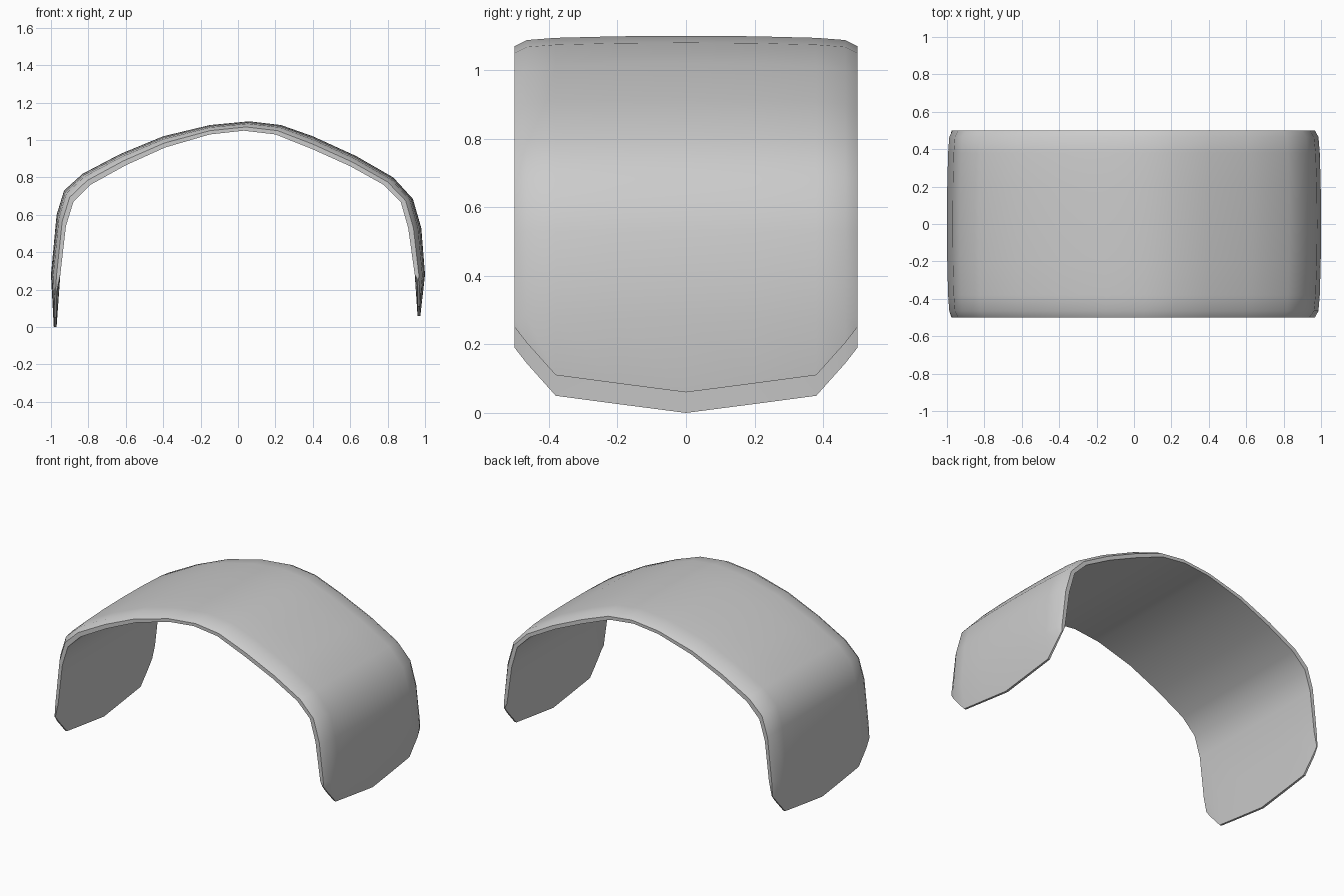
import bpy, bmesh
from math import radians

if "Cube" in bpy.data.objects:
    bpy.data.objects.remove(bpy.data.objects["Cube"])

# Arch cross-section (x, z): outer and inner lines from left tip to right tip
outer = [(-0.985, 0.0), (-1.0, 0.28), (-0.97, 0.6), (-0.93, 0.73), (-0.83, 0.82),
         (-0.63, 0.925), (-0.4, 1.02), (-0.15, 1.08), (0.06, 1.1), (0.23, 1.08),
         (0.4, 1.02), (0.63, 0.915), (0.83, 0.8), (0.935, 0.685), (0.98, 0.53),
         (1.0, 0.28), (0.975, 0.06)]
inner = [(-0.97, 0.0), (-0.95, 0.28), (-0.92, 0.54), (-0.88, 0.67), (-0.79, 0.76),
         (-0.6, 0.865), (-0.39, 0.96), (-0.15, 1.03), (0.03, 1.05), (0.2, 1.03),
         (0.4, 0.95), (0.6, 0.86), (0.78, 0.76), (0.87, 0.67), (0.91, 0.53),
         (0.945, 0.28), (0.96, 0.06)]

# Half-width stations: (y, how far the outer skin sinks to the inner, rise of rounded tips)
half = [(0.0, 0.0, 0.0), (0.2, 0.03, 0.026), (0.38, 0.12, 0.05),
        (0.465, 0.25, 0.145), (0.5, 0.6, 0.19)]
stations = [(-y, s, r) for y, s, r in reversed(half[1:])] + half

bm = bmesh.new()
last = len(outer) - 1
rings = []
for y, sink, rise in stations:
    out_row, in_row = [], []
    for i, ((ox, oz), (ix, iz)) in enumerate(zip(outer, inner)):
        lift = rise if i in (0, last) else 0.0
        out_row.append(bm.verts.new((ox + (ix - ox) * sink, y, oz + (iz - oz) * sink + lift)))
        in_row.append(bm.verts.new((ix, y, iz + lift)))
    rings.append(out_row + in_row[::-1])

# Skin between neighbouring rings
n = len(rings[0])
for a, b in zip(rings, rings[1:]):
    for i in range(n):
        j = (i + 1) % n
        bm.faces.new((a[i], a[j], b[j], b[i]))

# Thin front and back rims
for ring in (rings[0], rings[-1]):
    for i in range(last):
        bm.faces.new((ring[i], ring[i + 1], ring[n - 2 - i], ring[n - 1 - i]))

bmesh.ops.recalc_face_normals(bm, faces=bm.faces)
mesh = bpy.data.meshes.new("curved_shell")
bm.to_mesh(mesh)
bm.free()
shell = bpy.data.objects.new("curved_shell", mesh)
bpy.context.collection.objects.link(shell)
bpy.context.view_layer.objects.active = shell
shell.select_set(True)
bpy.ops.object.shade_smooth_by_angle(angle=radians(40))
